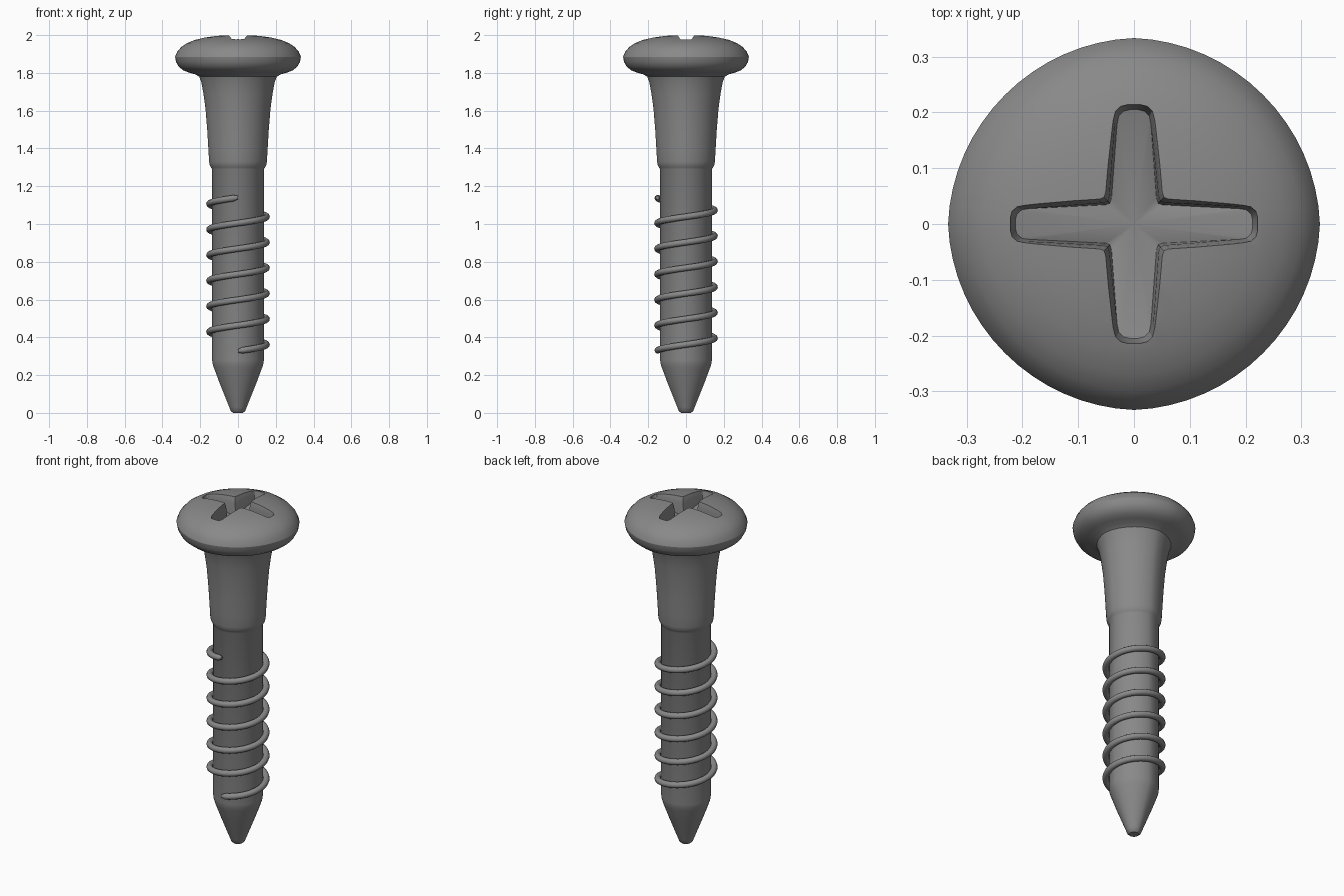
import bpy, bmesh, math

cube = bpy.data.objects.get("Cube")
if cube:
    bpy.data.objects.remove(cube, do_unlink=True)

# One plain grey metal
steel = bpy.data.materials.new("grey metal")
steel.use_nodes = True
GREY = (0.25, 0.25, 0.25, 1)
steel.diffuse_color = GREY
steel.node_tree.nodes["Principled BSDF"].inputs["Base Color"].default_value = GREY


def add_object(name, bm):
    bmesh.ops.recalc_face_normals(bm, faces=bm.faces)
    mesh = bpy.data.meshes.new(name)
    bm.to_mesh(mesh)
    bm.free()
    mesh.materials.append(steel)
    obj = bpy.data.objects.new(name, mesh)
    bpy.context.collection.objects.link(obj)
    return obj


def skin(bm, rings):
    """Join successive vertex rings with quads."""
    n = len(rings[0])
    for a, b in zip(rings, rings[1:]):
        for i in range(n):
            j = (i + 1) % n
            bm.faces.new((a[i], a[j], b[j], b[i]))


def fan(bm, ring, z):
    """Close a ring with triangles around a centre vertex."""
    c = bm.verts.new((0, 0, z))
    for i in range(len(ring)):
        bm.faces.new((ring[i], ring[(i + 1) % len(ring)], c))


def smooth(obj, degrees):
    bpy.ops.object.select_all(action="DESELECT")
    obj.select_set(True)
    bpy.context.view_layer.objects.active = obj
    bpy.ops.object.shade_smooth_by_angle(angle=math.radians(degrees))


# Body: head, flared collar, shaft and tip in one turned profile (radius, height)
PROFILE = [
    (0.06, 2.0), (0.12, 1.996), (0.18, 1.987), (0.23, 1.974), (0.27, 1.957),
    (0.3, 1.937), (0.322, 1.912), (0.333, 1.885), (0.328, 1.858),
    (0.314, 1.833), (0.29, 1.814), (0.26, 1.802), (0.225, 1.792),
    (0.205, 1.78), (0.194, 1.75), (0.183, 1.69), (0.172, 1.61), (0.163, 1.5),
    (0.157, 1.4), (0.153, 1.33), (0.15, 1.313), (0.143, 1.3), (0.137, 1.29),
    (0.137, 0.28), (0.135, 0.262), (0.128, 0.24), (0.1, 0.165), (0.07, 0.09),
    (0.046, 0.03), (0.038, 0.01), (0.026, 0.0)]
SIDES = 64
bm = bmesh.new()
rings = []
for r, z in PROFILE:
    # the round is drawn in slightly between the four axes
    flat = 0.018 if z > 1.8 else 0.035
    ring = []
    for i in range(SIDES):
        a = math.tau * i / SIDES
        k = r * (1 - flat * abs(math.sin(2 * a)))
        ring.append(bm.verts.new((k * math.cos(a), k * math.sin(a), z)))
    rings.append(ring)
skin(bm, rings)
fan(bm, rings[0], 2.0)
fan(bm, rings[-1], 0.0)
body = add_object("screw_body", bm)


# Cross recess: outline of one quadrant mirrored around, with eased rim
def cross_outline(grow):
    quad = [(0.22, 0.01), (0.217, 0.021), (0.208, 0.029), (0.195, 0.031),
            (0.055, 0.038), (0.047, 0.041), (0.044, 0.05),
            (0.034, 0.185), (0.031, 0.2), (0.022, 0.209), (0.01, 0.212)]
    pts = []
    for sx, sy in ((1, 1), (-1, 1), (-1, -1), (1, -1)):
        corner = [(sx * (x + grow), sy * (y + grow)) for x, y in quad]
        pts += corner if sx * sy > 0 else corner[::-1]
    return pts


bm = bmesh.new()
rings = []
for z, grow in ((2.05, 0.02), (2.0, 0.007), (1.98, 0.002), (1.965, 0.0)):
    rings.append([bm.verts.new((x, y, z)) for x, y in cross_outline(grow)])
# the floor rises towards the end of each arm
rings.append([bm.verts.new((x * 0.98, y * 0.98, 1.89 + 0.3 * max(0, math.hypot(x, y) - 0.06)))
              for x, y in cross_outline(-0.003)])
skin(bm, rings)
fan(bm, rings[0], 2.05)
fan(bm, rings[-1], 1.89)
cutter = add_object("recess_cutter", bm)
cutter.hide_render = True
cutter.hide_set(True)

cut = body.modifiers.new("cross_recess", "BOOLEAN")
cut.operation = "DIFFERENCE"
cut.solver = "EXACT"
cut.object = cutter
bpy.context.view_layer.objects.active = body
bpy.ops.object.modifier_apply(modifier=cut.name)
bpy.data.objects.remove(cutter, do_unlink=True)
smooth(body, 32)

# Thread: round wire wound six turns around the shaft
TURNS, STEPS, SECTION = 6, 40, 10
COIL, WIRE, LOW, HIGH = 0.151, 0.0175, 0.328, 1.14
bm = bmesh.new()
rings = []
count = TURNS * STEPS
for s in range(count + 1):
    t = s / count
    a = -math.pi / 2 + math.tau * TURNS * t
    zc = LOW + (HIGH - LOW) * t
    # the wire closes to a rounded end
    size = WIRE * (0.55 if s in (0, count) else 1)
    ring = []
    for i in range(SECTION):
        b = math.tau * i / SECTION
        r = COIL + size * math.cos(b)
        ring.append(bm.verts.new((r * math.cos(a), r * math.sin(a), zc + size * math.sin(b))))
    rings.append(ring)
skin(bm, rings)
bm.faces.new(rings[0])
bm.faces.new(rings[-1])
thread = add_object("thread", bm)
smooth(thread, 50)
